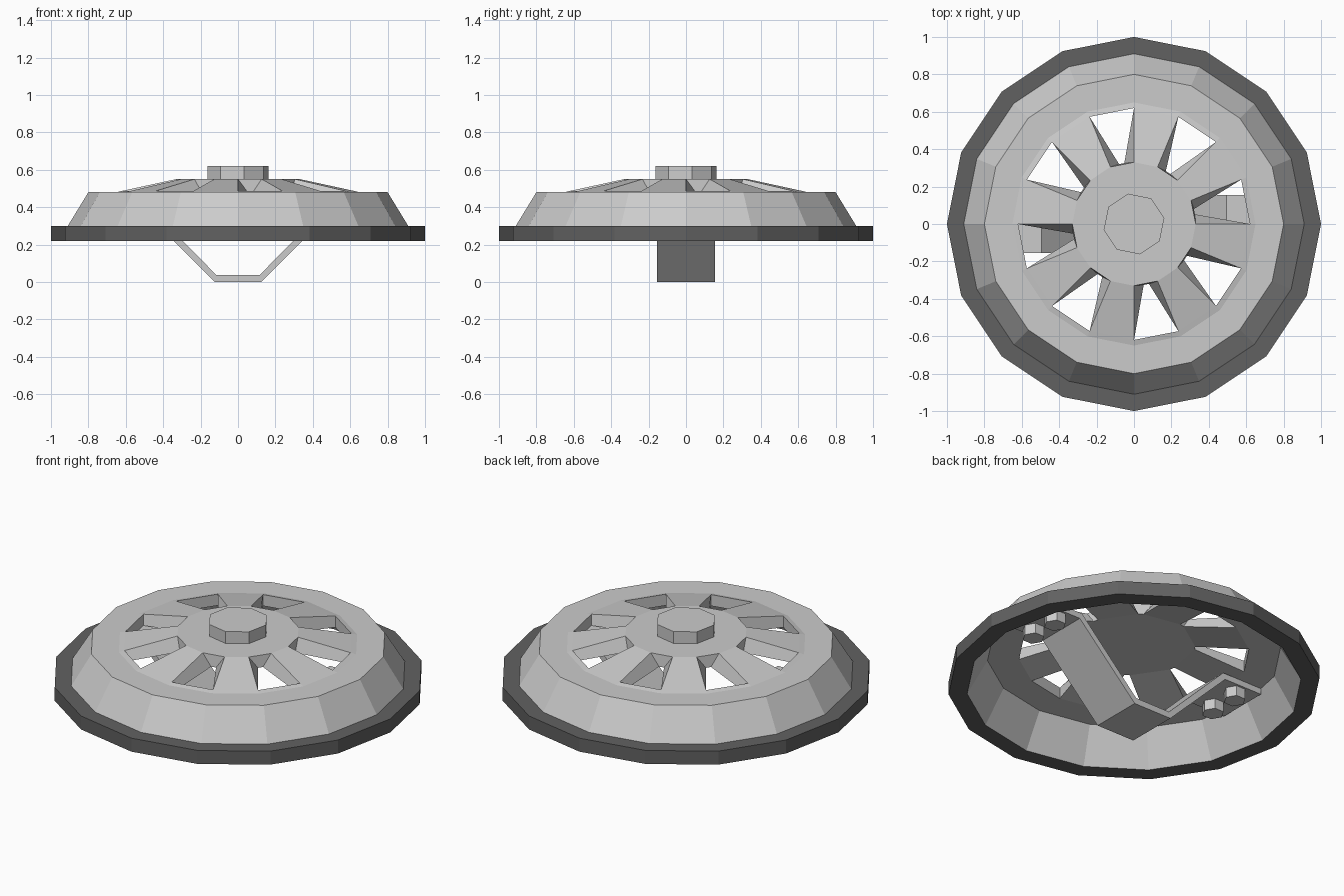
import bpy, bmesh
from math import cos, sin, radians

cube = bpy.data.objects.get("Cube")
if cube:
    bpy.data.objects.remove(cube, do_unlink=True)

SIDES = 16
STEP = 360 / SIDES


def material(name, grey):
    m = bpy.data.materials.new(name)
    m.use_nodes = True
    color = (grey, grey, grey, 1)
    m.diffuse_color = color
    m.node_tree.nodes["Principled BSDF"].inputs["Base Color"].default_value = color
    return m


light_metal = material("light grey metal", 0.6)
dark_metal = material("dark grey metal", 0.12)


def finish(bm, name, mat):
    bmesh.ops.recalc_face_normals(bm, faces=bm.faces)
    mesh = bpy.data.meshes.new(name)
    bm.to_mesh(mesh)
    bm.free()
    mesh.materials.append(mat)
    obj = bpy.data.objects.new(name, mesh)
    bpy.context.collection.objects.link(obj)
    return obj


def point(bm, r, angle, z):
    a = radians(angle)
    return bm.verts.new((r * cos(a), r * sin(a), z))


def ring(bm, r, z):
    return [point(bm, r, i * STEP, z) for i in range(SIDES)]


def strip(bm, a, b, sectors=range(SIDES)):
    for i in sectors:
        j = (i + 1) % SIDES
        bm.faces.new((a[i], a[j], b[j], b[i]))


# Outer rim band
bm = bmesh.new()
rings = [ring(bm, r, z) for r, z in ((1, 0.22), (1, 0.3), (0.9, 0.3), (0.9, 0.22))]
for k in range(4):
    strip(bm, rings[k], rings[(k + 1) % 4])
finish(bm, "rim", dark_metal)

# Domed shell: every second sector is an open window, the others are spokes
bm = bmesh.new()
profile = [(0.62, 0.42), (0.79, 0.42), (0.9, 0.22), (0.91, 0.3),
           (0.8, 0.48), (0.65, 0.48), (0.62, 0.487)]
rings = [ring(bm, r, z) for r, z in profile]
for a, b in zip(rings, rings[1:]):
    strip(bm, a, b)
under, top = rings[0], rings[-1]
hub_top = ring(bm, 0.33, 0.55)
# the windows narrow towards the underside of the hub
hub_under = [point(bm, 0.33, i * STEP + (-8.5 if i % 2 else 9), 0.48)
             for i in range(SIDES)]
spokes = range(1, SIDES, 2)
windows = range(0, SIDES, 2)
strip(bm, top, hub_top, spokes)
strip(bm, under, hub_under, spokes)
strip(bm, hub_top, hub_under, windows)
strip(bm, top, under, windows)
for i in range(SIDES):
    bm.faces.new((top[i], hub_top[i], hub_under[i], under[i]))
bm.faces.new(hub_top)
bm.faces.new(hub_under)
finish(bm, "shell", light_metal)


def prism(name, sides, r, x, y, z0, z1, turn, mat):
    bm = bmesh.new()
    loops = []
    for z in (z0, z1):
        loop = [point(bm, r, turn + i * 360 / sides, z) for i in range(sides)]
        bmesh.ops.translate(bm, verts=loop, vec=(x, y, 0))
        loops.append(loop)
        bm.faces.new(loop)
    for i in range(sides):
        j = (i + 1) % sides
        bm.faces.new((loops[0][i], loops[0][j], loops[1][j], loops[1][i]))
    return finish(bm, name, mat)


# Centre boss
prism("centre_boss", 8, 0.165, 0, 0, 0.545, 0.62, 11, light_metal)

# Grip strap with a flat foot at each end
lower = [(0.76, 0.385), (0.51, 0.385), (0.125, 0)]
upper = [(0.76, 0.42), (0.495, 0.42), (0.115, 0.037)]
lower += [(-x, z) for x, z in reversed(lower)]
upper += [(-x, z) for x, z in reversed(upper)]
bm = bmesh.new()
sides = []
for y in (-0.155, 0.155):
    sides.append([[bm.verts.new((x, y, z)) for x, z in path] for path in (lower, upper)])
(fl, fu), (bl, bu) = sides
for k in range(len(lower) - 1):
    for a, b in ((fl, fu), (bl, bu), (fl, bl), (fu, bu)):
        bm.faces.new((a[k], a[k + 1], b[k + 1], b[k]))
for k in (0, -1):
    bm.faces.new((fl[k], bl[k], bu[k], fu[k]))
finish(bm, "grip_strap", light_metal)

# Bolts holding the feet
for side, x in (("left", 0.63), ("right", -0.63)):
    for end, y in (("front", -0.09), ("back", 0.09)):
        prism(f"{side}_{end}_bolt", 6, 0.06, x, y, 0.325, 0.39, 0, light_metal)
